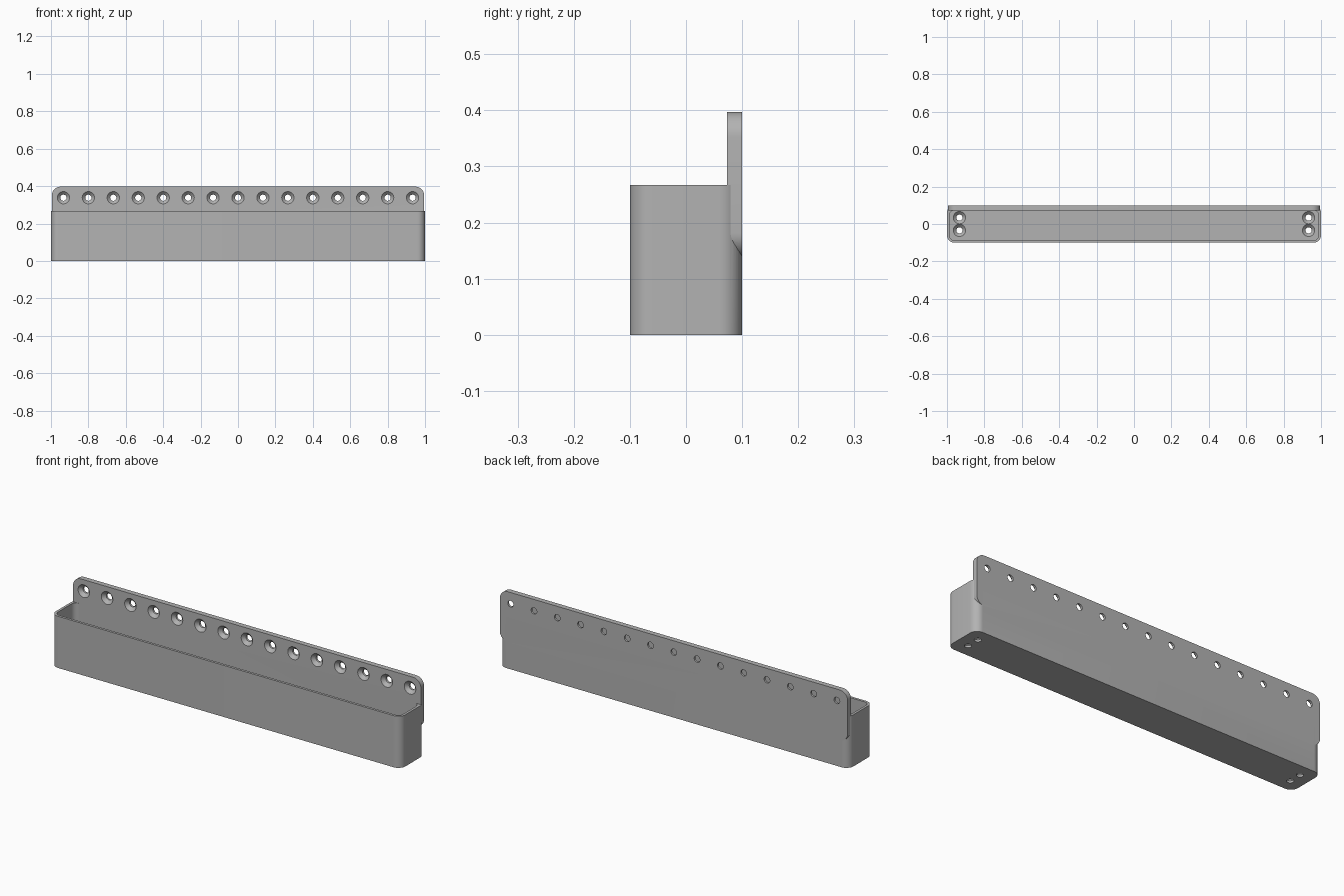
import bpy, bmesh, math
from mathutils import Matrix, Vector

cube = bpy.data.objects.get("Cube")
if cube:
    bpy.data.objects.remove(cube, do_unlink=True)

# One plain grey plastic
GREY = (0.45, 0.45, 0.45, 1)
mat = bpy.data.materials.new("grey_plastic")
mat.use_nodes = True
mat.diffuse_color = GREY
mat.node_tree.nodes["Principled BSDF"].inputs["Base Color"].default_value = GREY

# Overall dimensions
LENGTH, DEPTH, HEIGHT = 2.0, 0.2, 0.267
WALL, FLOOR, PLATE = 0.013, 0.027, 0.027
PLATE_LOW, PLATE_TOP = 0.137, 0.397
BACK = DEPTH / 2
PLATE_FRONT = BACK - PLATE
HOLE_X = 0.9333


def make_object(name, bm):
    bmesh.ops.recalc_face_normals(bm, faces=bm.faces)
    mesh = bpy.data.meshes.new(name)
    bm.to_mesh(mesh)
    bm.free()
    mesh.materials.append(mat)
    obj = bpy.data.objects.new(name, mesh)
    bpy.context.collection.objects.link(obj)
    return obj


def rounded_slab(name, u0, u1, v0, v1, radius, w0, w1, upright=False, steps=10):
    """Extruded rounded rectangle: in plan, or standing in the xz plane."""
    bm = bmesh.new()
    corners = ((u1 - radius, v1 - radius), (u0 + radius, v1 - radius),
               (u0 + radius, v0 + radius), (u1 - radius, v0 + radius))

    def place(u, v, w):
        return (u, w, v) if upright else (u, v, w)

    verts = []
    for k, (cu, cv) in enumerate(corners):
        for i in range(steps + 1):
            a = math.pi / 2 * (k + i / steps)
            verts.append(bm.verts.new(place(cu + radius * math.cos(a),
                                            cv + radius * math.sin(a), w0)))
    face = bm.faces.new(verts)
    top = bmesh.ops.extrude_face_region(bm, geom=[face])["geom"]
    bmesh.ops.translate(bm, vec=Vector(place(0, 0, w1 - w0)),
                        verts=[e for e in top if isinstance(e, bmesh.types.BMVert)])
    return make_object(name, bm)


def add_screw_hole(bm, matrix, sides=32):
    """Countersunk hole, its local z pointing out of the open face."""
    profile = ((0.033, 0.02), (0.033, 0), (0.0165, -0.0165), (0.0165, -0.05))
    rings = [[bm.verts.new(matrix @ Vector((r * math.cos(2 * math.pi * i / sides),
                                            r * math.sin(2 * math.pi * i / sides), z)))
              for i in range(sides)] for r, z in profile]
    for a, b in zip(rings, rings[1:]):
        for i in range(sides):
            j = (i + 1) % sides
            bm.faces.new((a[i], a[j], b[j], b[i]))
    bm.faces.new(rings[0])
    bm.faces.new(rings[-1])


def boolean(target, tool, operation):
    mod = target.modifiers.new(operation.lower(), 'BOOLEAN')
    mod.operation, mod.solver, mod.object = operation, 'EXACT', tool
    tool.hide_render = True
    bpy.context.view_layer.update()
    graph = bpy.context.evaluated_depsgraph_get()
    mesh = bpy.data.meshes.new_from_object(target.evaluated_get(graph))
    target.modifiers.clear()
    target.data = mesh
    bpy.data.objects.remove(tool, do_unlink=True)


# Tray body and back mounting plate
holder = rounded_slab("wall_tray", -LENGTH / 2, LENGTH / 2, -BACK, BACK, 0.04, 0, HEIGHT)
plate = rounded_slab("mounting_plate", -0.995, 0.995, PLATE_LOW, PLATE_TOP, 0.045,
                     PLATE_FRONT, BACK, upright=True)
boolean(holder, plate, 'UNION')

# Open compartment
cavity = rounded_slab("compartment_cutter", WALL - LENGTH / 2, LENGTH / 2 - WALL,
                      WALL - BACK, PLATE_FRONT, 0.027, FLOOR, HEIGHT + 0.2)
boolean(holder, cavity, 'DIFFERENCE')

# Row of plate holes and a pair of floor holes at each end
bm = bmesh.new()
toward_front = Matrix.Rotation(math.pi / 2, 4, 'X')
for i in range(15):
    x = HOLE_X * (i / 7 - 1)
    add_screw_hole(bm, Matrix.Translation((x, PLATE_FRONT, 0.338)) @ toward_front)
for x in (-HOLE_X, HOLE_X):
    for y in (-0.034, 0.034):
        add_screw_hole(bm, Matrix.Translation((x, y, FLOOR)))
boolean(holder, make_object("screw_hole_cutter", bm), 'DIFFERENCE')

# Smooth curves, sharp edges
bpy.ops.object.select_all(action='DESELECT')
holder.select_set(True)
bpy.context.view_layer.objects.active = holder
bpy.ops.object.shade_smooth_by_angle(angle=math.radians(30))
